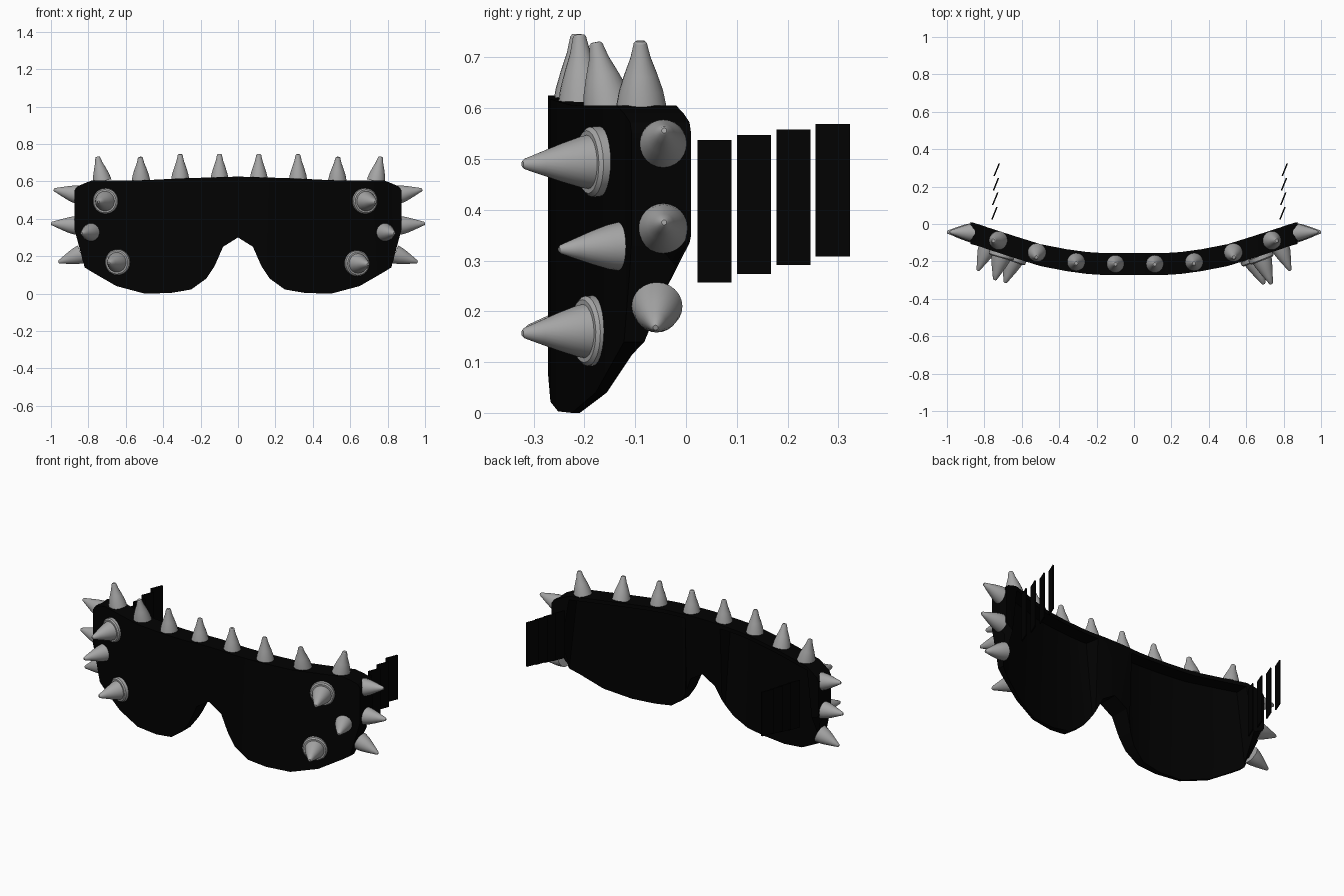
import bpy, bmesh, math
from mathutils import Vector

cube = bpy.data.objects.get("Cube")
if cube:
    bpy.data.objects.remove(cube, do_unlink=True)


def material(name, value):
    mat = bpy.data.materials.new(name)
    mat.use_nodes = True
    color = (value, value, value, 1)
    mat.diffuse_color = color
    mat.node_tree.nodes["Principled BSDF"].inputs["Base Color"].default_value = color
    return mat


BLACK = material("black", 0.0005)
GREY = material("spike grey", 0.38)


def finish(name, bm, mat):
    bmesh.ops.recalc_face_normals(bm, faces=bm.faces)
    mesh = bpy.data.meshes.new(name)
    bm.to_mesh(mesh)
    bm.free()
    mesh.materials.append(mat)
    obj = bpy.data.objects.new(name, mesh)
    bpy.context.collection.objects.link(obj)
    bpy.ops.object.select_all(action='DESELECT')
    obj.select_set(True)
    bpy.context.view_layer.objects.active = obj
    bpy.ops.object.shade_smooth_by_angle(angle=math.radians(30))


# Visor: two thin curved lenses, a solid nose bridge and a deep rim on top and sides
DEPTH, THIN = 0.117, 0.04
# x, bottom z, top z, front y, depth behind the lens, depth at the bottom edge
half = [
    (0.00, 0.300, 0.625, -0.272, DEPTH, DEPTH),
    (0.08, 0.250, 0.624, -0.272, DEPTH, DEPTH),
    (0.115, 0.170, 0.622, -0.272, DEPTH, 0.10),
    (0.13, 0.140, 0.621, -0.272, THIN, 0.09),
    (0.17, 0.080, 0.620, -0.272, THIN, 0.07),
    (0.25, 0.022, 0.618, -0.267, THIN, 0.045),
    (0.36, 0.003, 0.613, -0.252, THIN, 0.028),
    (0.50, 0.000, 0.606, -0.225, THIN, 0.016),
    (0.65, 0.040, 0.605, -0.178, THIN, 0.022),
    (0.78, 0.115, 0.605, -0.136, THIN, 0.030),
    (0.82, 0.140, 0.590, -0.122, THIN, 0.040),
    (0.86, 0.290, 0.572, -0.110, THIN, 0.09),
    (0.875, 0.345, 0.550, -0.107, THIN, THIN),
]
# Lower edge of the rim where it runs down the sides: outer z, inner z
side_rim = {0.82: (0.320, 0.160), 0.86: (0.335, 0.300), 0.875: (0.350, 0.348)}

stations = [(-s[0],) + s[1:] for s in reversed(half[1:])] + half
bm = bmesh.new()
rings = []
for x, zb, zt, y, lens, bottom in stations:
    rim, inner = side_rim.get(abs(x), (zt - 0.022, zt - 0.024))
    section = [(y, zb), (y, zt), (y + DEPTH, zt), (y + DEPTH, rim),
               (y + lens, inner), (y + bottom, zb)]
    rings.append([bm.verts.new((x, sy, sz)) for sy, sz in section])
for a, b in zip(rings, rings[1:]):
    for i in range(6):
        j = (i + 1) % 6
        bm.faces.new((a[i], a[j], b[j], b[i]))
bm.faces.new(rings[0])
bm.faces.new(rings[-1])
finish("visor", bm, BLACK)


# Turned shape along the line from base to tip; profile is (radius, length fraction)
def turned(name, base, tip, profile, sides=24):
    base, tip = Vector(base), Vector(tip)
    axis = tip - base
    turn = axis.to_track_quat('Z', 'Y')
    bm = bmesh.new()
    loops = []
    for r, t in profile:
        loops.append([bm.verts.new(base + turn @ Vector((
            r * math.cos(math.tau * k / sides),
            r * math.sin(math.tau * k / sides), t * axis.length)))
            for k in range(sides)])
    for a, b in zip(loops, loops[1:]):
        for k in range(sides):
            n = (k + 1) % sides
            bm.faces.new((a[k], a[n], b[n], b[k]))
    bm.faces.new(loops[0])
    bm.faces.new(loops[-1])
    finish(name, bm, GREY)


def spike(name, base, tip, radius=0.05, point=0.1):
    shape = [(1, 0), (0.87, 0.25), (0.65, 0.5), (0.4, 0.75), (point + 0.08, 0.97), (point, 1)]
    turned(name, base, tip, [(radius * r, t) for r, t in shape])


for side, label in ((1, "left"), (-1, "right")):
    # Row of blunter spikes on the top rim, set slightly off centre
    top = [(0.105, -0.213, 0.105, -0.215, 0.746), (0.315, -0.203, 0.315, -0.21, 0.745),
           (0.525, -0.153, 0.528, -0.178, 0.73), (0.732, -0.088, 0.757, -0.09, 0.732)]
    for i, (x, y, tx, ty, tz) in enumerate(top):
        spike(f"top_spike_{label}_{i + 1}", (side * x + 0.006, y, 0.602),
              (side * tx + 0.006, ty, tz), point=0.18)

    # Spikes on the side rim
    sides = [(0.855, -0.045, 0.528, 0.985, -0.043, 0.556),
             (0.865, -0.045, 0.364, 1.0, -0.043, 0.375),
             (0.84, -0.057, 0.21, 0.96, -0.06, 0.168)]
    for i, (x, y, z, tx, ty, tz) in enumerate(sides):
        spike(f"side_spike_{label}_{i + 1}", (side * x, y, z), (side * tx, ty, tz))

    # Plain spike in the middle of each front corner
    spike(f"front_spike_{label}_middle", (side * 0.782, -0.122, 0.328),
          (side * 0.835, -0.25, 0.322))

# Collared spikes on the front: base x, base y, z, tip x, tip y
collared = {
    "left_upper": (0.675, -0.168, 0.495, 0.735, -0.322),
    "left_lower": (0.632, -0.178, 0.162, 0.695, -0.322),
    "right_upper": (-0.705, -0.155, 0.495, -0.745, -0.300),
    "right_lower": (-0.640, -0.176, 0.168, -0.690, -0.315),
}
for label, (x, y, z, tx, ty) in collared.items():
    base, tip = Vector((x, y, z)), Vector((tx, ty, z - 0.005))
    spike(f"front_spike_{label}", base, tip, 0.058)
    turned(f"spike_collar_{label}", base, base + (tip - base) * 0.17,
           [(0.069, 0), (0.069, 0.75), (0.062, 1)])

# Strap strips behind each side, all slanted the same way
for label, start in (("left", 0.78), ("right", -0.76)):
    for i in range(4):
        x, y = start + 0.004 * i, 0.023 + 0.0775 * i
        low, high = 0.257 + 0.017 * i, 0.537 + 0.0107 * i
        bm = bmesh.new()
        bmesh.ops.create_cube(bm, size=1)
        for v in bm.verts:
            along = v.co.y + 0.5
            v.co = Vector((x + 0.027 * along + 0.008 * v.co.x, y + 0.067 * along,
                           high if v.co.z > 0 else low))
        finish(f"strap_strip_{label}_{i + 1}", bm, BLACK)
